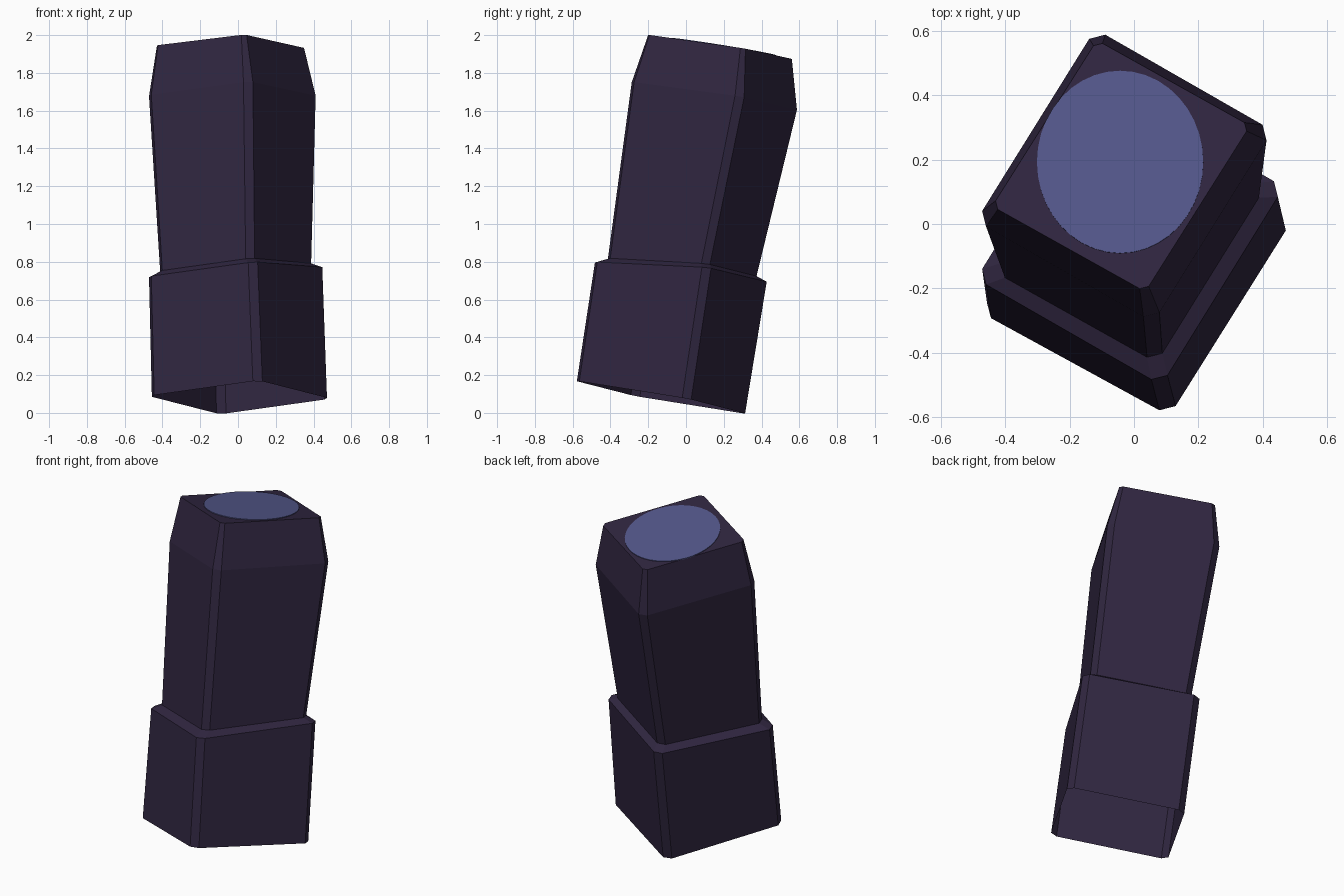
import bpy, bmesh, math
from mathutils import Vector

if "Cube" in bpy.data.objects:
    bpy.data.objects.remove(bpy.data.objects["Cube"])


def material(name, rgb):
    m = bpy.data.materials.new(name)
    m.diffuse_color = (*rgb, 1)
    m.use_nodes = True
    m.node_tree.nodes["Principled BSDF"].inputs["Base Color"].default_value = m.diffuse_color
    return m


purple = material("dark purple", (0.0296, 0.0194, 0.0513))
blue = material("slate blue", (0.0887, 0.0976, 0.262))

# Tilted rectangular sections: front, right and left corners, then corner cut
SECTIONS = [
    ((.11, -.595, .172), (.49, .01, .075), (-.475, -.275, .09), .036),     # open cuff end
    ((.085, -.50, .80), (.465, .115, .77), (-.49, -.17, .72), .036),       # cuff top
    ((.07, -.43, .82), (.405, .11, .79), (-.43, -.15, .75), .034),         # body base
    ((.06, -.305, 1.755), (.43, .29, 1.675), (-.49, .01, 1.68), .036),     # shoulder
    ((.035, -.21, 2.003), (.36, .305, 1.93), (-.44, .055, 1.945), .02),    # top
]


def ring(section, scale=1.0):
    """Eight points of a section with its four corners cut off."""
    f, r, l = (Vector(p) for p in section[:3])
    corners = [f, r, r + l - f, l]
    mid = (r + l) / 2
    pts = []
    for i, c in enumerate(corners):
        for n in (corners[i - 1], corners[(i + 1) % 4]):
            p = c + (n - c).normalized() * section[3]
            pts.append(mid + (p - mid) * scale)
    return pts


def loft(name, rings, mat, cap_bottom):
    bm = bmesh.new()
    loops = [[bm.verts.new(p) for p in pts] for pts in rings]
    for a, b in zip(loops, loops[1:]):
        n = len(a)
        for i in range(n):
            j = (i + 1) % n
            bm.faces.new((a[i], a[j], b[j], b[i]))
    bm.faces.new(loops[-1])
    if cap_bottom:
        bm.faces.new(loops[0][::-1])
    me = bpy.data.meshes.new(name)
    bm.to_mesh(me)
    bm.free()
    me.materials.append(mat)
    ob = bpy.data.objects.new(name, me)
    bpy.context.collection.objects.link(ob)
    return ob


# Outer shell: wide open cuff, ledge, flaring body and bevelled top
loft("outer_shell", [ring(s) for s in SECTIONS], purple, False)

# Inner core filling the upper body
loft("inner_core", [ring(s, 0.95) for s in SECTIONS[2:4]], blue, True)

# Round patch lying on the sloping top
f, r, l = (Vector(p) for p in SECTIONS[-1][:3])
normal = (r - f).cross(l - f).normalized()


def on_top(x, y, lift):
    z = f.z - (normal.x * (x - f.x) + normal.y * (y - f.y)) / normal.z
    return Vector((x, y, z)) + normal * lift


def ellipse(lift):
    return [on_top(-.043 + .258 * math.cos(a), .192 + .283 * math.sin(a), lift)
            for a in (math.tau * i / 40 for i in range(40))]


loft("top_patch", [ellipse(-.002), ellipse(.004)], blue, True)
